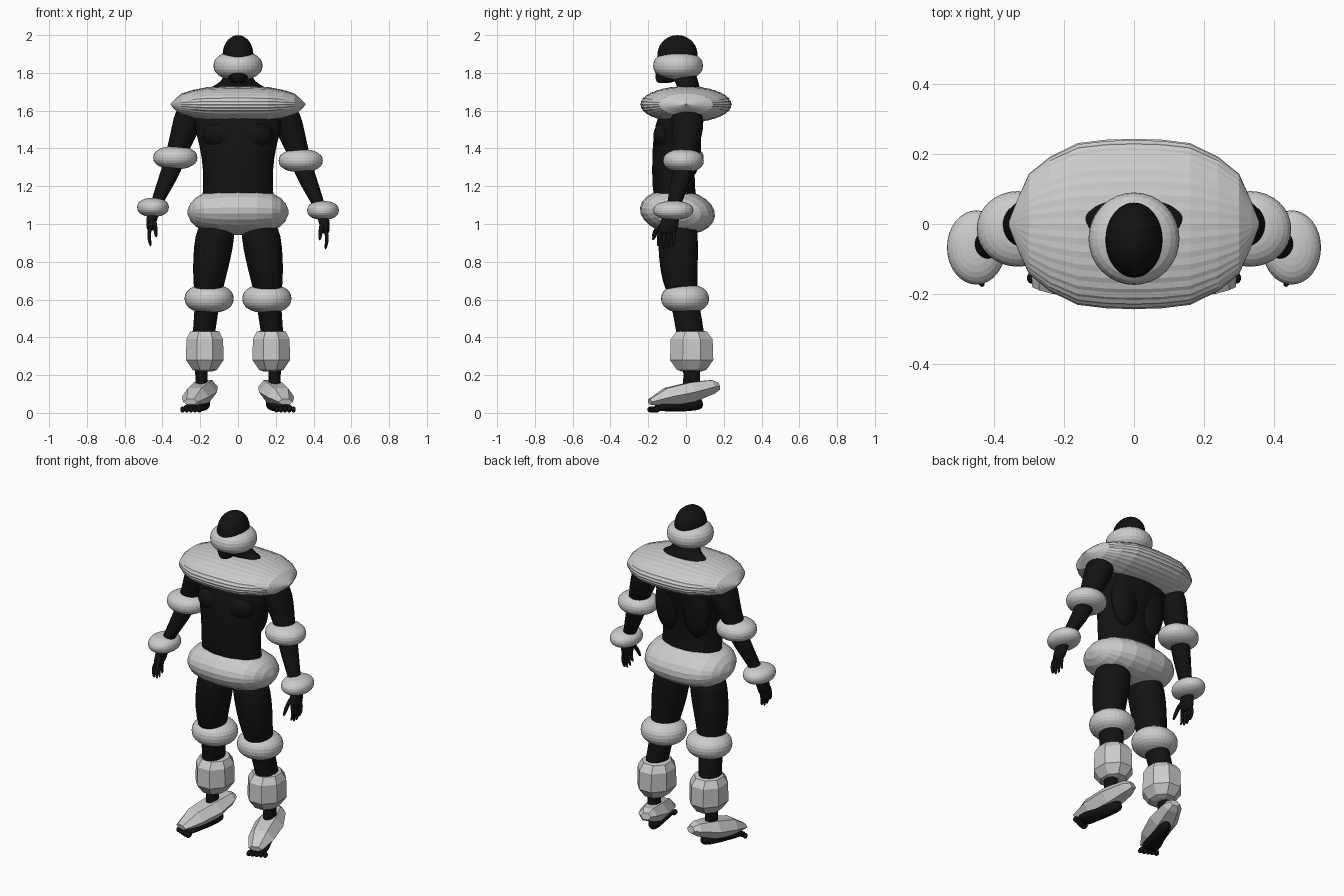
import bpy, bmesh, math
from mathutils import Vector, Matrix

black = bpy.data.materials.new("black_skin")
black.diffuse_color = (0.006, 0.006, 0.006, 1)


def loft(name, sections, n=24, body=False, mat=None, rib=0.0, phase=0.0):
    """Join ellipses (x, y, z, rx, ry) into a closed skin; mat places the result."""
    bm = bmesh.new()
    rings = []
    for x, y, z, rx, ry in sections:
        ring = []
        for i in range(n):
            a = 2 * math.pi * (i + phase) / n
            k = 1 - rib * (i % 2)
            ring.append(bm.verts.new((x + rx * k * math.cos(a), y + ry * k * math.sin(a), z)))
        rings.append(ring)
    for a, b in zip(rings, rings[1:]):
        for i in range(n):
            j = (i + 1) % n
            bm.faces.new((a[i], a[j], b[j], b[i]))
    bm.faces.new(rings[0][::-1])
    bm.faces.new(rings[-1])
    if mat:
        bm.transform(mat)
    bmesh.ops.recalc_face_normals(bm, faces=bm.faces)
    me = bpy.data.meshes.new(name)
    bm.to_mesh(me)
    bm.free()
    ob = bpy.data.objects.new(name, me)
    bpy.context.collection.objects.link(ob)
    if body:
        me.materials.append(black)
        me.shade_smooth()
        sub = ob.modifiers.new("smooth", 'SUBSURF')
        sub.levels = sub.render_levels = 1
    return ob


def puff(name, c, r, body=False, power=2.25, n=32, m=14):
    """Slightly boxy squashed ball with centre c and radii r."""
    secs = []
    for i in range(m + 1):
        t = math.pi * (i / m - 0.5) * 0.985
        k = math.cos(t) ** (2 / power)
        h = math.copysign(abs(math.sin(t)) ** (2 / power), t)
        secs.append((c[0], c[1], c[2] + r[2] * h, r[0] * k, r[1] * k))
    return loft(name, secs, n, body)


def sideways(name, c, half_y, half_z, profile, n, tilt=0.0, rib=0.0):
    """Ribbed roll with its poles on the x axis; profile = (x, scale)."""
    full = [(-x, k) for x, k in reversed(profile)] + [(x, k) for x, k in profile[1:]]
    mat = Matrix.Translation(c) @ Matrix.Rotation(tilt, 4, 'X') @ Matrix.Rotation(math.pi / 2, 4, 'Y')
    return loft(name, [(0, 0, x, half_z * k, half_y * k) for x, k in full], n, mat=mat, rib=rib)


def along(start, end):
    """Frame at start with z towards end and y upwards."""
    d = Vector(end) - Vector(start)
    z = d.normalized()
    x = Vector((0, 0, 1)).cross(z).normalized()
    y = z.cross(x)
    return Matrix.Translation(start) @ Matrix((x, y, z)).transposed().to_4x4(), d.length


# Torso, neck and head
loft("torso", [(0, -.045, .96, .17, .09), (0, -.045, 1.08, .2, .115), (0, -.07, 1.2, .182, .112),
               (0, -.065, 1.35, .19, .115), (0, -.045, 1.47, .22, .13), (0, -.025, 1.58, .25, .125),
               (0, 0, 1.66, .22, .09), (0, .015, 1.715, .16, .06), (0, .01, 1.74, .115, .06),
               (0, -.005, 1.765, .075, .065), (0, -.02, 1.85, .065, .065)], body=True)
loft("head", [(0, -.12, 1.745, .025, .03), (0, -.105, 1.757, .042, .055), (0, -.08, 1.79, .065, .085),
              (0, -.045, 1.85, .084, .108), (0, -.045, 1.92, .084, .11), (0, -.045, 1.965, .066, .085),
              (0, -.045, 1.99, .038, .05), (0, -.045, 2.0, .012, .018)], body=True)

# Padding on head, shoulders and hips
puff("head_ring", (0, -.042, 1.838), (.13, .132, .076))
sideways("shoulder_roll", (0, 0, 1.633), .243, .097,
         [(0, 1), (.08, .99), (.16, .95), (.24, .79), (.3, .59), (.335, .27), (.357, .03)], 72, rib=.015)
sideways("hip_roll", (0, -.045, 1.063), .2, .121,
         [(0, 1), (.1, .96), (.18, .82), (.225, .62), (.252, .38), (.268, .08)], 48, tilt=-.12, rib=.01)

for s, side in ((-1, "left"), (1, "right")):
    dz = -.008 * s

    # Chest and back muscles
    puff(side + "_chest", (s * .092, -.105, 1.47), (.095, .068, .075), True, 2)
    puff(side + "_back", (s * .095, .03, 1.42), (.085, .05, .17), True, 2)

    # Arm
    loft(side + "_arm", [(s * x, y, z + dz, rx, ry) for x, y, z, rx, ry in (
        (.22, 0, 1.66, .05, .05), (.25, .005, 1.6, .085, .09), (.275, .01, 1.5, .078, .085),
        (.305, 0, 1.42, .066, .068), (.335, -.01, 1.34, .055, .055), (.355, -.02, 1.27, .056, .056),
        (.395, -.045, 1.18, .045, .045), (.44, -.07, 1.08, .03, .036),
        (.455, -.085, 1.03, .032, .05), (.462, -.095, .975, .024, .052), (.464, -.1, .955, .016, .045))],
        16, True)
    # Fingers and thumb
    for i in range(4):
        y = -.062 - .026 * i
        tip = (.885, .87, .872, .89)[i]
        loft(f"{side}_finger_{i}", [(s * .461, y, .985 + dz, .011, .012), (s * .472, y, .945 + dz, .012, .012),
                                    (s * .47, y - .005, .91 + dz, .01, .01), (s * .462, y - .008, tip + dz, .006, .006)],
             8, True)
    loft(side + "_thumb", [(s * .447, -.11, 1.025 + dz, .014, .02), (s * .44, -.145, .985 + dz, .014, .016),
                           (s * .435, -.168, .945 + dz, .011, .012), (s * .433, -.175, .92 + dz, .006, .007)], 8, True)

    # Arm padding
    puff(side + "_elbow_pad", (s * .332, -.014, 1.343 + dz), (.117, .108, .061))
    puff(side + "_wrist_pad", (s * .45, -.067, 1.08 + dz), (.084, .106, .05))

    # Leg
    loft(side + "_leg", [(s * x, y, z, rx, ry) for x, y, z, rx, ry in (
        (.11, -.045, 1.02, .09, .1), (.122, -.043, .94, .107, .108), (.138, -.04, .82, .102, .105),
        (.153, -.035, .7, .086, .095), (.16, -.01, .6, .068, .075), (.172, .01, .5, .062, .075),
        (.185, .03, .38, .06, .075), (.192, .03, .27, .04, .05), (.195, .03, .2, .03, .042),
        (.193, .03, .12, .034, .05), (.19, .03, .06, .034, .05))], 20, True)
    # Foot and toes
    mat, L = along((s * .168, .09, .05), (s * .245, -.165, .03))
    loft(side + "_foot", [(0, y, t * L, rx, ry) for t, y, rx, ry in (
        (0, 0, .02, .025), (.12, 0, .036, .036), (.5, 0, .042, .036),
        (.85, 0, .056, .024), (1, -.003, .05, .018))], 16, True, mat)
    for i in range(5):
        puff(f"{side}_toe_{i}", (s * (.205 + .022 * i), -.182 + .008 * i - (.004 if i else 0), .018),
             (.014, .026 - .002 * i, .017), True, 2, 10, 6)

    # Knee pad and faceted shin guard
    puff(side + "_knee_pad", (s * .153, -.005, .605), (.13, .127, .077))
    loft(side + "_shin_guard", [(s * .176, .03, z, rx, ry) for z, rx, ry in (
        (.437, .05, .055), (.43, .084, .088), (.39, .105, .12), (.28, .108, .124),
        (.228, .07, .085), (.218, .04, .05))], 8, phase=.5)

    # Faceted shoe cover, turned outwards
    mat, L = along((s * .152, .172, .142), (s * .252, -.192, .062))
    loft(side + "_shoe_cover", [(0, y, t * L, rx, ry) for t, y, rx, ry in (
        (0, 0, .03, .022), (.09, .003, .056, .042), (.4, 0, .084, .06),
        (.74, .002, .074, .055), (1, -.004, .04, .017))], 6, mat=mat, phase=.0)
